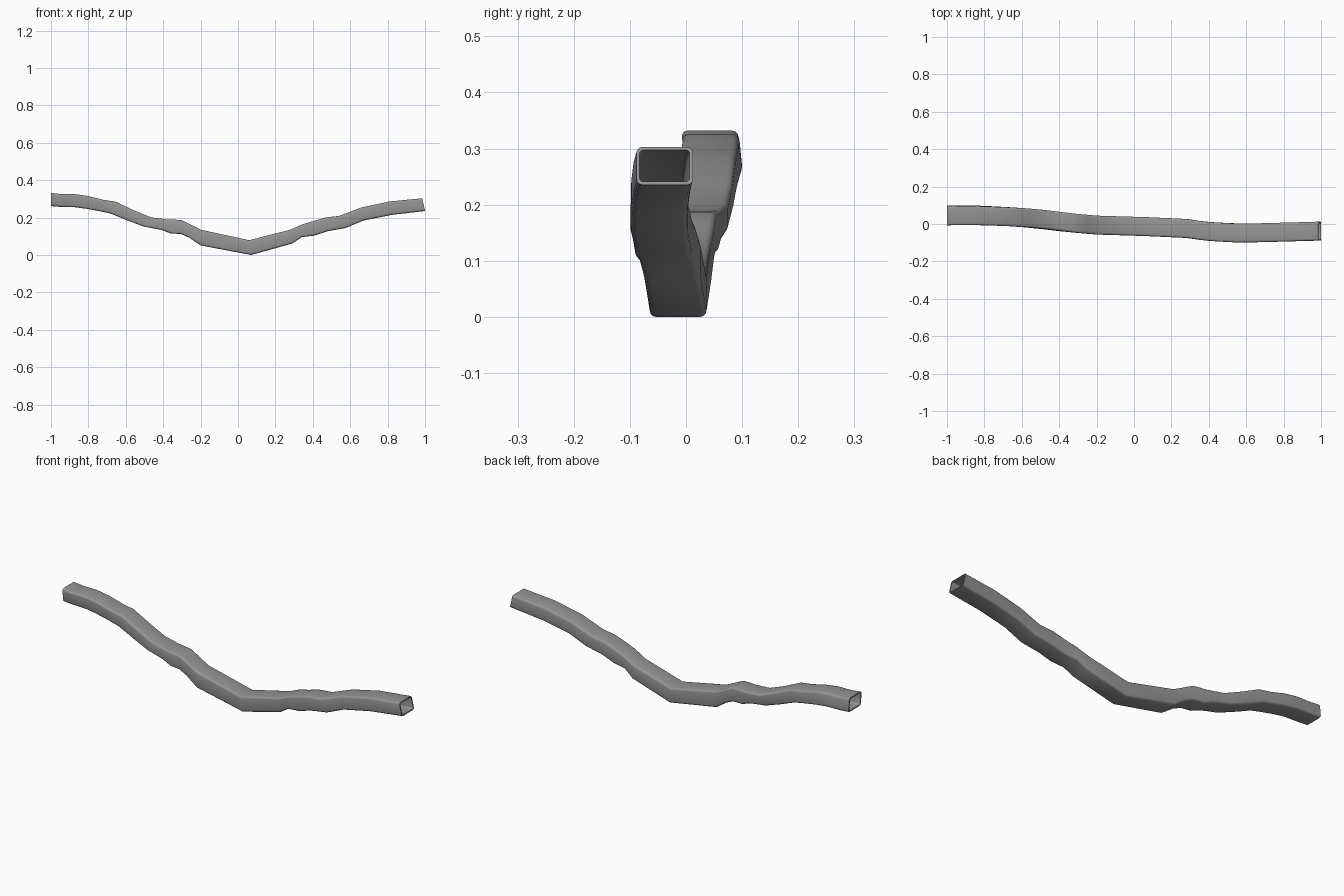
import bpy, bmesh, math

if "Cube" in bpy.data.objects:
    bpy.data.objects.remove(bpy.data.objects["Cube"])

# Stations along the bent tube: top x, top z, bottom x, bottom z, centre y
STATIONS = [
    (-1.00, .332, -1.00, .261, .046), (-.95, .326, -.95, .257, .047),
    (-.87, .325, -.87, .255, .047), (-.80, .315, -.81, .247, .045),
    (-.72, .295, -.74, .234, .042), (-.655, .285, -.68, .221, .039),
    (-.56, .240, -.60, .188, .033), (-.465, .201, -.505, .152, .024),
    (-.38, .190, -.41, .134, .013), (-.34, .189, -.36, .115, .008),
    (-.30, .186, -.305, .112, .003), (-.25, .161, -.26, .092, -.001),
    (-.195, .134, -.20, .051, -.006), (.06, .079, .07, .000, -.014),
    (.28, .135, .29, .061, -.024), (.345, .164, .34, .095, -.033),
    (.40, .180, .41, .104, -.040), (.465, .200, .48, .127, -.044),
    (.54, .209, .575, .144, -.048), (.66, .254, .67, .184, -.047),
    (.81, .286, .82, .214, -.043), (.985, .303, 1.00, .235, -.038),
]
HALF_W, RADIUS, WALL, STEPS = .0505, .011, .006, 3


def section(st, inset):
    """Rounded rectangle spanning the top and bottom points of a station."""
    tx, tz, bx, bz, cy = st
    h = math.hypot(tx - bx, tz - bz) / 2
    r = RADIUS - inset * .7
    w, v = HALF_W - inset - r, h - inset - r
    lean = .004 * max(0, min(1, (-tx - .5) / .5))   # slight skew at the far end
    pts = []
    for c, (sy, sz) in enumerate([(1, 1), (-1, 1), (-1, -1), (1, -1)]):
        for k in range(STEPS + 1):
            a = math.pi / 2 * (c + k / STEPS)
            y = sy * w + r * math.cos(a)
            t = (sz * v + r * math.sin(a)) / h      # -1 bottom .. 1 top
            pts.append(((tx + bx + t * (tx - bx)) / 2, cy + y - lean * t,
                        (tz + bz + t * (tz - bz)) / 2))
    return pts


bm = bmesh.new()


def ring(st, inset):
    return [bm.verts.new(p) for p in section(st, inset)]


def bridge(a, b):
    n = len(a)
    for i in range(n):
        j = (i + 1) % n
        bm.faces.new((a[i], a[j], b[j], b[i]))


# Outer and inner skins joined by open-end rims
outer = [ring(s, 0) for s in STATIONS]
inner = [ring(s, WALL) for s in STATIONS]
for skin in (outer, inner):
    for a, b in zip(skin, skin[1:]):
        bridge(a, b)
bridge(outer[0], inner[0])
bridge(outer[-1], inner[-1])
bmesh.ops.recalc_face_normals(bm, faces=bm.faces)

mesh = bpy.data.meshes.new("bent_tube")
bm.to_mesh(mesh)
bm.free()
tube = bpy.data.objects.new("bent_tube", mesh)
bpy.context.collection.objects.link(tube)

# Dark grey metal
metal = bpy.data.materials.new("dark_metal")
metal.diffuse_color = (.3, .3, .3, 1)
metal.use_nodes = True
metal.node_tree.nodes["Principled BSDF"].inputs["Base Color"].default_value = metal.diffuse_color
mesh.materials.append(metal)

bpy.context.view_layer.objects.active = tube
tube.select_set(True)
bpy.ops.object.shade_smooth_by_angle(angle=math.radians(35))
